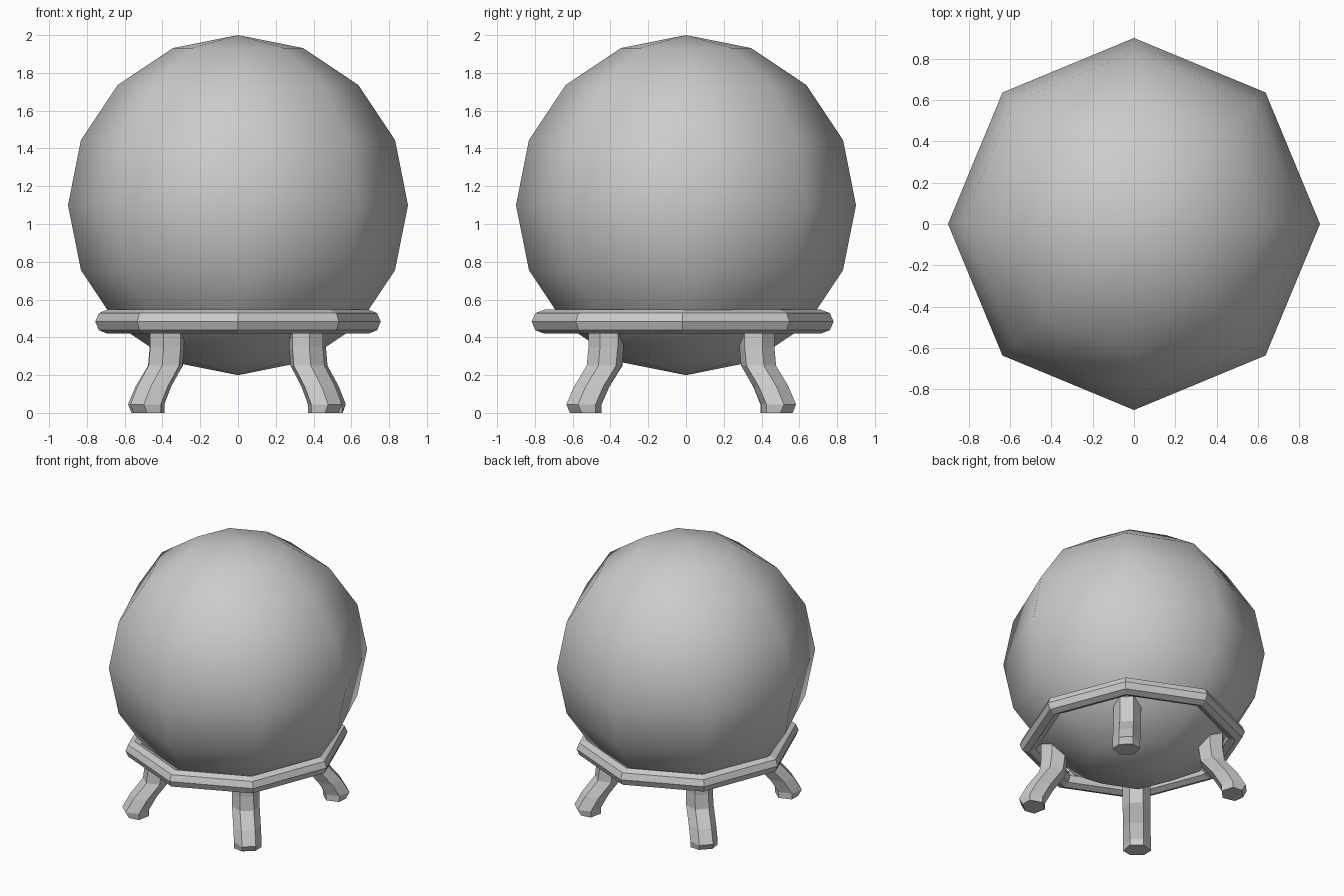
import bpy, bmesh
from math import cos, sin, pi, radians
from mathutils import Vector

if "Cube" in bpy.data.objects:
    bpy.data.objects.remove(bpy.data.objects["Cube"])


def finish(name, bm, smooth=False):
    bmesh.ops.recalc_face_normals(bm, faces=bm.faces)
    for f in bm.faces:
        f.smooth = smooth
    mesh = bpy.data.meshes.new(name)
    bm.to_mesh(mesh)
    bm.free()
    obj = bpy.data.objects.new(name, mesh)
    bpy.context.collection.objects.link(obj)
    return obj


def bridge(bm, a, b):
    n = len(a)
    for i in range(n):
        bm.faces.new((a[i], a[(i + 1) % n], b[(i + 1) % n], b[i]))


# Ball: coarse, smooth-shaded sphere
bm = bmesh.new()
bmesh.ops.create_uvsphere(bm, u_segments=8, v_segments=8, radius=0.9)
bmesh.ops.translate(bm, verts=bm.verts, vec=(0, 0, 1.1))
finish("ball", bm, smooth=True)

# Support ring: eight-sided torus, slightly deeper than wide
bm = bmesh.new()
loops = []
for i in range(8):
    a = i * pi / 4
    loop = []
    for j in range(8):
        t = j * pi / 4
        r = 1 + 0.092 * cos(t)
        loop.append(bm.verts.new((0.692 * r * cos(a),
                                  -0.018 + 0.732 * r * sin(a),
                                  0.483 + 0.0635 * sin(t))))
    loops.append(loop)
for i in range(8):
    bridge(bm, loops[i], loops[(i + 1) % 8])
finish("support_ring", bm)


# Legs: hexagonal section, upright at the top and kicking outward to the foot
def leg(name, top, foot):
    top, foot = Vector(top), Vector(foot)
    out = (foot - top).normalized()
    side = Vector((-out.y, out.x))
    bm = bmesh.new()
    rings = []
    for z, k in ((0.46, 0), (0.35, 0), (0.25, 0.08), (0.14, 0.65), (0.045, 1.0), (0, 1.0)):
        c = top.lerp(foot, k)
        ring = []
        for i in range(6):
            a = radians(60 * i)
            depth = 0.095 * sin(a)
            # the outer edge of the foot tucks under a little
            if z == 0 and depth > 0.01:
                depth -= 0.025
            p = c + side * (0.095 * cos(a)) + out * depth
            ring.append(bm.verts.new((p.x, p.y, z)))
        rings.append(ring)
    for a, b in zip(rings, rings[1:]):
        bridge(bm, a, b)
    bm.faces.new(rings[0])
    bm.faces.new(rings[-1])
    finish(name, bm)


leg("front_right_leg", (0.36, -0.423), (0.46, -0.54))
leg("front_left_leg", (-0.375, -0.42), (-0.48, -0.54))
leg("back_right_leg", (0.375, 0.375), (0.48, 0.49))
leg("back_left_leg", (-0.375, 0.375), (-0.49, 0.485))
